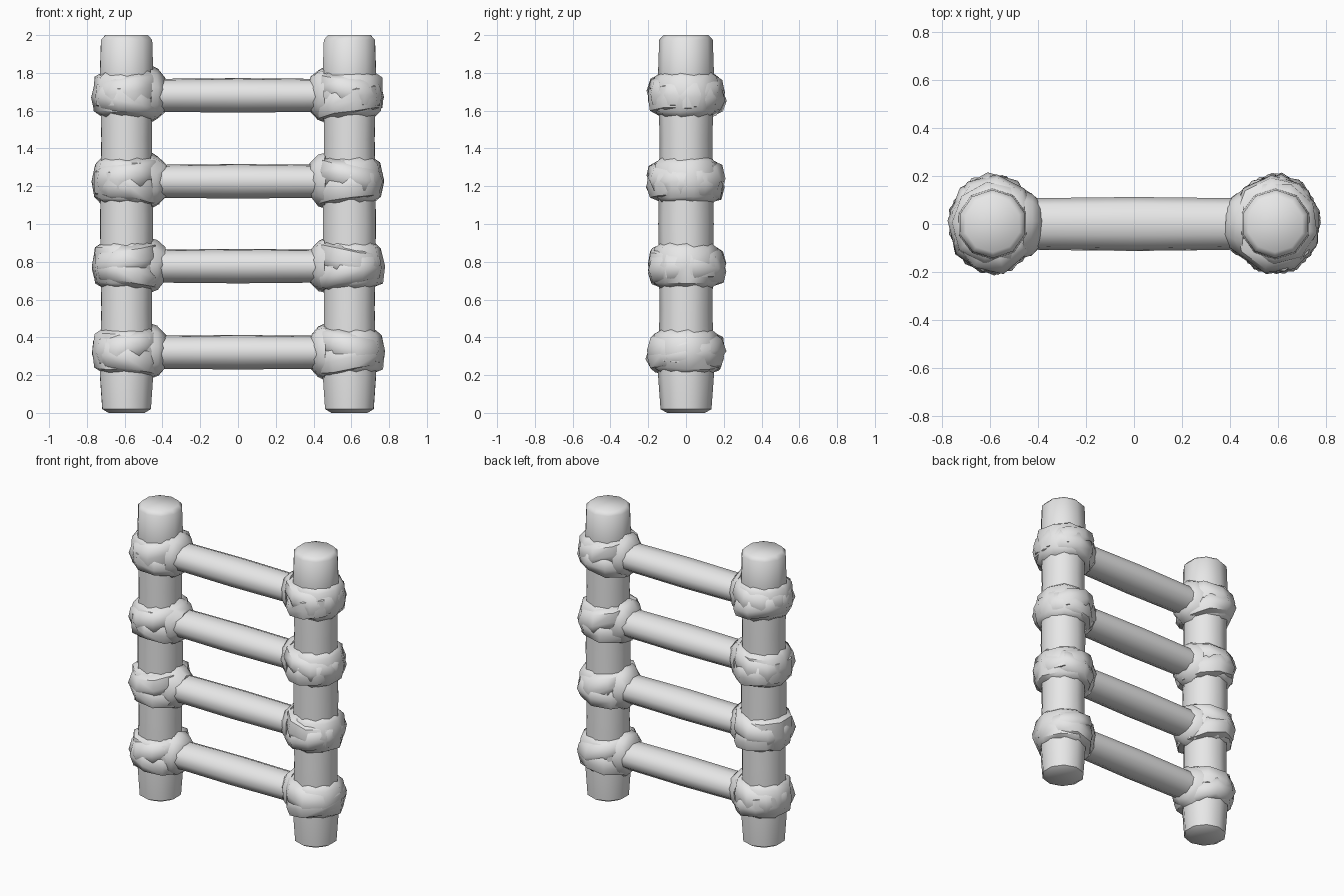
import bpy, bmesh, math, random
from mathutils import Vector

random.seed(4)
cube = bpy.data.objects.get("Cube")
if cube:
    bpy.data.objects.remove(cube, do_unlink=True)

grey = bpy.data.materials.new("plain_grey")
grey.use_nodes = True
grey.diffuse_color = (0.8, 0.8, 0.8, 1)
grey.node_tree.nodes["Principled BSDF"].inputs["Base Color"].default_value = (0.8, 0.8, 0.8, 1)


def loft(name, profile, sides, place, turn=0.0, jitter=0.0, angle=50):
    """Revolve (radius, height) pairs; place() maps each point to its final position."""
    bm = bmesh.new()
    rings = []
    for r, h in profile:
        ring = []
        for i in range(sides):
            a = math.tau * i / sides + turn
            rr = r + random.uniform(-jitter, jitter)
            hh = h + random.uniform(-jitter, jitter)
            ring.append(bm.verts.new(place(rr * math.cos(a), rr * math.sin(a), hh)))
        rings.append(ring)
    for low, high in zip(rings, rings[1:]):
        for i in range(sides):
            j = (i + 1) % sides
            bm.faces.new((low[i], low[j], high[j], high[i]))
    bm.faces.new(rings[0])
    bm.faces.new(rings[-1])
    bmesh.ops.recalc_face_normals(bm, faces=bm.faces)
    mesh = bpy.data.meshes.new(name)
    bm.to_mesh(mesh)
    bm.free()
    obj = bpy.data.objects.new(name, mesh)
    bpy.context.collection.objects.link(obj)
    mesh.materials.append(grey)
    bpy.ops.object.select_all(action="DESELECT")
    obj.select_set(True)
    bpy.context.view_layer.objects.active = obj
    bpy.ops.object.shade_smooth_by_angle(angle=math.radians(angle))
    return obj


POST_X = 0.59
RUNGS = (0.317, 0.773, 1.222, 1.677)

# Posts: rough logs with slightly rounded ends
post_profile = [(0.1, 0.0), (0.135, 0.02), (0.148, 0.2), (0.14, 0.55), (0.147, 1.0),
                (0.14, 1.45), (0.148, 1.8), (0.142, 1.975), (0.118, 2.0)]
for side, label in ((1, "left"), (-1, "right")):
    loft(label + "_post", post_profile, 10,
         lambda x, y, z, s=side: Vector((s * (POST_X + x), y, z)), turn=0.3)

# Rungs: poles that swell a little in the middle
rung_profile = [(0.09, -0.55), (0.092, -0.4), (0.094, -0.2), (0.096, 0),
                (0.094, 0.2), (0.092, 0.4), (0.09, 0.55)]
for n, z0 in enumerate(RUNGS):
    loft(f"rung_{n + 1}", rung_profile, 10,
         lambda x, y, z, c=z0: Vector((z, y * 1.18, c + x * 0.97 + 0.004)), turn=0.2)

# Lashings: a core wrap and two crossing bands around each joint
core_profile = [(0.13, -0.12), (0.172, -0.09), (0.185, 0), (0.172, 0.09), (0.13, 0.12)]
band_profile = [(0.13, -0.085), (0.185, -0.065), (0.202, -0.01), (0.188, 0.05), (0.135, 0.08)]
for side, label in ((1, "left"), (-1, "right")):
    for n, z0 in enumerate(RUNGS):
        centre = z0 + 0.008
        tag = f"{label}_{n + 1}"
        loft("lashing_core_" + tag, core_profile, 9,
             lambda x, y, z, s=side, c=centre: Vector((s * (POST_X + x), y, c + z)),
             turn=random.random(), jitter=0.007)
        for tilt, kind in ((0.3, "rising"), (-0.3, "falling")):
            # Bands spread apart towards the rung and draw together outside
            loft(f"lashing_{kind}_{tag}", band_profile, 9,
                 lambda x, y, z, s=side, c=centre, t=tilt: Vector(
                     (s * (POST_X + x * 0.92), y * 1.04,
                      c + z + t * (0.07 - x * (0.7 if x < 0 else 0.3)))),
                 turn=random.random(), jitter=0.007)
        # Collar where the lashing grips the rung
        loft("rung_collar_" + tag,
             [(0.15, 0.46), (0.135, 0.425), (0.092, 0.385)], 9,
             lambda x, y, z, s=side, c=centre: Vector((s * z, y * 0.95, c + x)),
             turn=random.random(), jitter=0.006)
